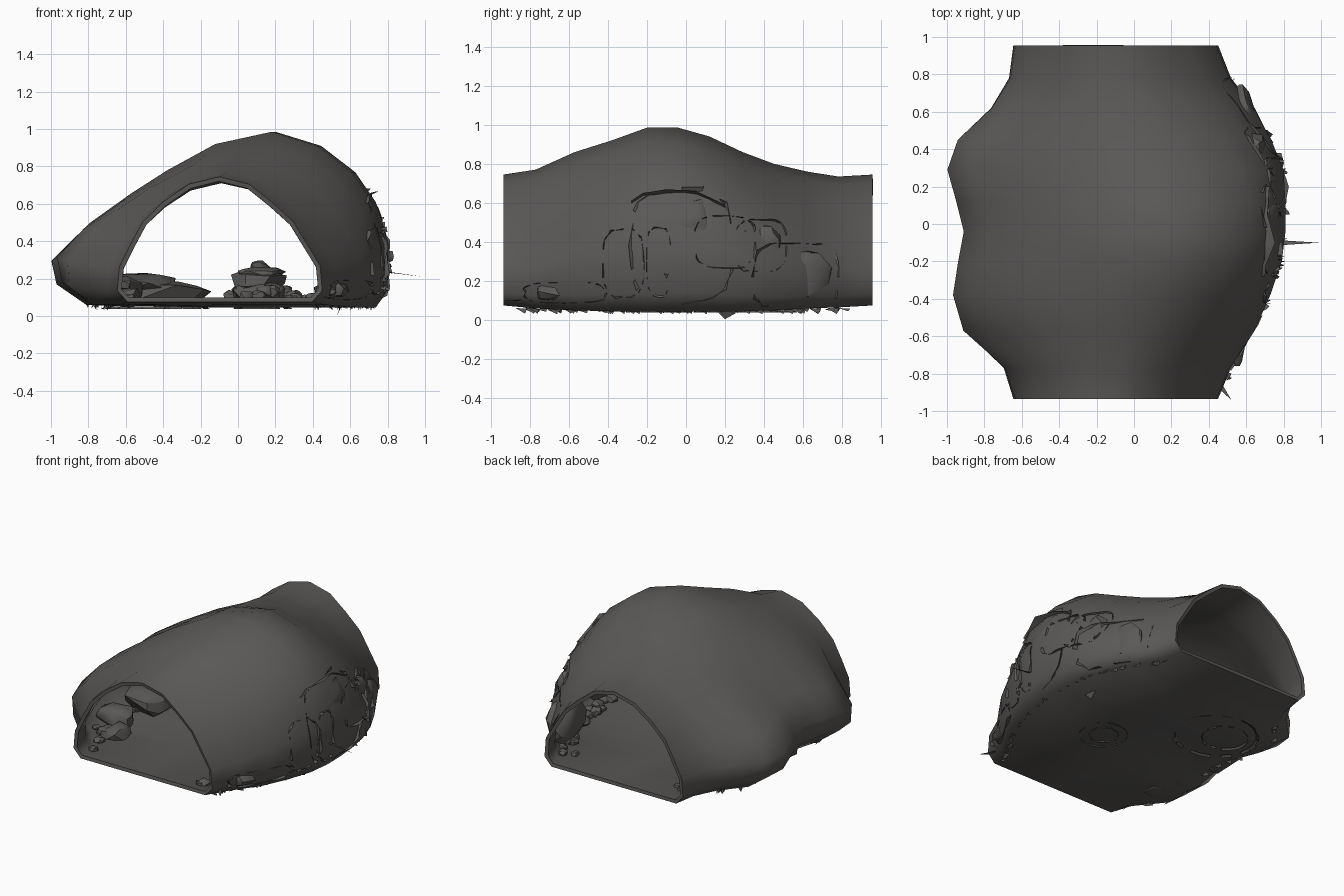
import bpy, bmesh, math, random
from mathutils import Vector

if "Cube" in bpy.data.objects:
    bpy.data.objects.remove(bpy.data.objects["Cube"])

random.seed(4)
stone = bpy.data.materials.new("dark grey stone")
stone.diffuse_color = (0.105, 0.1, 0.095, 1)
stone.use_nodes = True
stone.node_tree.nodes["Principled BSDF"].inputs["Base Color"].default_value = stone.diffuse_color


def finish(name, bm, angle=30, wall_thickness=0):
    bmesh.ops.recalc_face_normals(bm, faces=bm.faces)
    me = bpy.data.meshes.new(name)
    bm.to_mesh(me)
    bm.free()
    me.materials.append(stone)
    ob = bpy.data.objects.new(name, me)
    bpy.context.collection.objects.link(ob)
    bpy.ops.object.select_all(action='DESELECT')
    ob.select_set(True)
    bpy.context.view_layer.objects.active = ob
    if wall_thickness:
        mod = ob.modifiers.new("wall", 'SOLIDIFY')
        mod.thickness = wall_thickness
        mod.offset = -1
        bpy.ops.object.modifier_apply(modifier="wall")
    bpy.ops.object.shade_smooth_by_angle(angle=math.radians(angle))
    return ob


# tunnel stations: y, left x, right x, peak z, peak x, floor z, swell (0 at mouths)
STATIONS = [
    (-.935, -.645, .45, .745, -.10, .075, 0), (-.77, -.70, .52, .77, -.06, .06, .2),
    (-.57, -.92, .65, .86, .03, .05, .6), (-.38, -.97, .73, .92, .12, .045, .9),
    (-.20, -.94, .79, .985, .18, .045, 1), (-.04, -.91, .81, .985, .20, .045, 1),
    (.12, -.95, .81, .94, .17, .045, 1), (.29, -1.0, .80, .86, .10, .045, .9),
    (.45, -.95, .74, .80, .02, .05, .6), (.62, -.77, .65, .76, -.06, .06, .3),
    (.78, -.67, .52, .735, -.09, .065, .1), (.955, -.645, .45, .745, -.10, .075, 0)]

# half profiles from peak to floor: mouth (u, v) and swollen middle (u, v)
LEFT = [(.30, .94, .27, .93), (.55, .80, .50, .78), (.75, .64, .67, .65), (.87, .46, .87, .48),
        (.98, .28, 1, .31), (1, .09, .97, .16), (.90, 0, .82, .02)]
RIGHT = [(.29, .94, .40, .92), (.52, .79, .70, .77), (.72, .64, .88, .60), (.98, .29, 1, .36),
         (1, .09, .98, .10), (.90, 0, .88, 0)]


def ring(y, xl, xr, zt, xp, zf, s):
    def side(profile, xw):
        return [Vector((xp + (xw - xp) * (a + (c - a) * s), y, zf + (zt - zf) * (b + (d - b) * s)))
                for a, b, c, d in profile]
    floor = Vector(((xl + xr) / 2, y, zf))
    return [Vector((xp, y, zt))] + side(LEFT, xl) + [floor] + side(RIGHT, xr)[::-1]


# cave shell
bm = bmesh.new()
rings = [[bm.verts.new(p) for p in ring(*st)] for st in STATIONS]
n = len(rings[0])
for a, b in zip(rings, rings[1:]):
    for i in range(n):
        bm.faces.new((a[i], a[(i + 1) % n], b[(i + 1) % n], b[i]))
finish("cave_tunnel", bm, 60, .025)


def station(y):
    for a, b in zip(STATIONS, STATIONS[1:]):
        if a[0] <= y <= b[0]:
            t = (y - a[0]) / (b[0] - a[0])
            return [p + (q - p) * t for p, q in zip(a, b)]
    return STATIONS[0 if y < 0 else -1]


def wall(y, z, right=True):
    """x of the outer wall at a given y and height"""
    r = ring(*station(y))
    pts = [r[0]] + (r[:8:-1] if right else r[1:8])
    for a, b in zip(pts, pts[1:]):
        if b.z <= z <= a.z and a.z > b.z:
            return a.x + (b.x - a.x) * (a.z - z) / (a.z - b.z)
    return pts[-1].x


def add_rock(bm, c, size):
    """angular boulder: hull of random points on a squared-off ellipsoid"""
    vs = []
    for _ in range(36):
        d = Vector([random.gauss(0, 1) for _ in range(3)]).normalized()
        d = Vector([math.copysign(abs(k) ** .75, k) for k in d])
        vs.append(bm.verts.new([c[i] + d[i] * size[i] * random.uniform(.85, 1) for i in range(3)]))
    res = bmesh.ops.convex_hull(bm, input=vs)
    junk = {g for g in res["geom_interior"] + res["geom_unused"] if isinstance(g, bmesh.types.BMVert)}
    bmesh.ops.delete(bm, geom=list(junk), context='VERTS')


def rocks(name, items):
    bm = bmesh.new()
    for c, s in items:
        add_rock(bm, c, s)
    return finish(name, bm)


# stacked pile on the middle of the floor
pile = [((.11, -.15, .12), (.16, .16, .07)), ((.11, -.14, .19), (.16, .15, .06)),
        ((.12, -.13, .23), (.14, .13, .035)), ((.12, -.14, .265), (.06, .06, .035))]
for i in range(16):
    a, r = i * 2.4, .12 + .06 * (i % 2)
    pile.append(((.13 + r * math.cos(a), -.15 + r * math.sin(a), .10 + .03 * (i % 2 == 0)), (.045, .045, .04)))
rocks("centre_rock_pile", pile)

# broad boulders on the left side
rocks("left_boulders", [
    ((-.44, .30, .12), (.31, .27, .07)), ((-.54, .30, .16), (.24, .24, .075)),
    ((-.68, -.02, .14), (.18, .24, .09)), ((-.70, -.35, .13), (.14, .13, .08)),
    ((-.60, -.52, .10), (.10, .10, .06))])

# slabs leaning on the right wall: y, z, half depth, half length, half height
SLABS = [(-.02, .38, .12, .25, .28), (-.32, .29, .09, .10, .17), (-.14, .30, .08, .06, .17),
         (.20, .40, .09, .15, .13), (.38, .38, .09, .13, .13), (.56, .22, .10, .21, .17),
         (-.62, .14, .10, .20, .05)]
rocks("right_wall_slabs", [((wall(y, z) - d - .015, y, z), (d, l * .95, h * .95))
                           for y, z, d, l, h in SLABS])

# rubble along both foot lines
rubble = []
for right in (True, False):
    for i in range(50):
        y = random.uniform(-.85, .80)
        r = random.uniform(.02, .05)
        x = wall(y, .12, right) + (-1 if right else 1) * random.uniform(.08, .2)
        rubble.append(((x, y, .095), (r, r, r * .7)))
rocks("foot_rubble", rubble)

# broken edges of the slabs showing as jagged ribbons on the right wall
bm = bmesh.new()
for y0, z0, _, l, h in SLABS:
    inner, outer = [], []
    for i in range(28):
        a = i / 28 * math.tau
        c, s = (math.copysign(abs(k) ** .6, k) for k in (math.cos(a), math.sin(a)))
        for row, k, lift in ((inner, 1, -.006), (outer, random.uniform(1, 1.1), random.uniform(.0, .03))):
            y, z = y0 + l * c * k, max(.07, z0 + h * s * k)
            row.append(bm.verts.new((wall(y, z) + lift, y, z)))
    for i in range(28):
        if random.random() < .75:
            j = (i + 1) % 28
            bm.faces.new((inner[i], inner[j], outer[j], outer[i]))
finish("slab_edges", bm)

# rings of broken stone under the floor below the piles
bm = bmesh.new()
for x0, y0, rx, ry in ((.13, -.15, .15, .15), (.13, -.15, .09, .09), (-.44, .30, .27, .25), (-.5, .32, .15, .14)):
    for i in range(24):
        if random.random() < .75:
            a, b = i / 24 * math.tau, (i + 1) / 24 * math.tau
            k = random.uniform(1.02, 1.1)
            bm.faces.new([bm.verts.new((x0 + rx * q * math.cos(t), y0 + ry * q * math.sin(t), z))
                          for t, q, z in ((a, 1, .05), (b, 1, .05), (b, k, .038), (a, k, .038))])
finish("floor_cracks", bm)

# thin broken flakes along the base edges, spikes and the ledge
bm = bmesh.new()


def flake(p, out, w):
    t = Vector((random.uniform(-.3, .3), 1, random.uniform(-.3, .3))).normalized() * w
    bm.faces.new([bm.verts.new(q) for q in (p - t, p + t, p + out)])


for i in range(80):
    y = random.uniform(-.85, .85)
    right = random.random() < .6
    x = wall(y, .09, right) + (-.05 if right else .05)
    flake(Vector((x, y, .06)), Vector((random.uniform(-.02, .02), .02, -random.uniform(.015, .03))), .03)
flake(Vector((.76, -.1, .24)), Vector((.23, 0, -.03)), .015)
flake(Vector((.46, -.86, .10)), Vector((.06, -.08, 0)), .03)
flake(Vector((.55, .20, .05)), Vector((-.02, 0, -.045)), .06)
# ledge over the tallest slab
ledge = [(-.28, .60), (-.22, .64), (-.1, .66), (.05, .65), (.2, .58)]
top = [bm.verts.new((wall(y, z) - .02, y, z - .02)) for y, z in ledge]
tip = [bm.verts.new((wall(y, z) + (.06 if i == 2 else .02), y, z + .01)) for i, (y, z) in enumerate(ledge)]
for i in range(4):
    bm.faces.new((top[i], top[i + 1], tip[i + 1], tip[i]))
finish("broken_flakes", bm)
